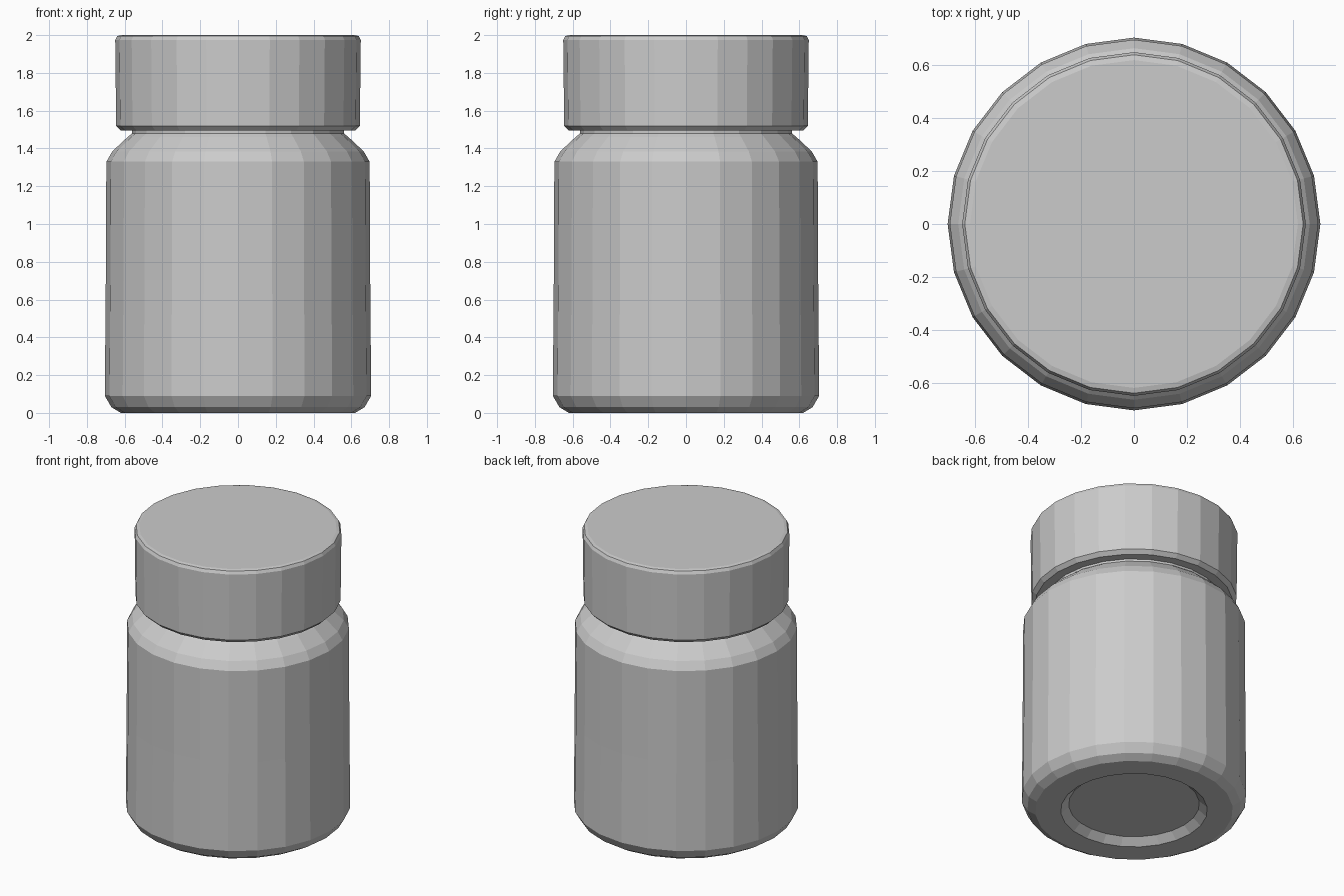
import bpy, bmesh
from math import cos, sin, tau

if "Cube" in bpy.data.objects:
    bpy.data.objects.remove(bpy.data.objects["Cube"])

SIDES = 24


def lathe(name, profile):
    """Revolve (radius, z) points around z, capping both ends."""
    bm = bmesh.new()
    rings = [[bm.verts.new((r * cos(tau * i / SIDES), r * sin(tau * i / SIDES), z))
              for i in range(SIDES)] for r, z in profile]
    for a, b in zip(rings, rings[1:]):
        for i in range(SIDES):
            j = (i + 1) % SIDES
            bm.faces.new((a[i], a[j], b[j], b[i]))
    bm.faces.new(rings[0][::-1])
    bm.faces.new(rings[-1])
    bmesh.ops.recalc_face_normals(bm, faces=bm.faces)
    mesh = bpy.data.meshes.new(name)
    bm.to_mesh(mesh)
    bm.free()
    obj = bpy.data.objects.new(name, mesh)
    bpy.context.collection.objects.link(obj)
    return obj


# Jar body: recessed base, rounded foot, straight wall, sloped shoulder, neck
lathe("jar_body", [
    (0.41, 0.045), (0.46, 0.0), (0.62, 0.0), (0.67, 0.03), (0.705, 0.09),
    (0.70, 0.70), (0.697, 1.33), (0.665, 1.385), (0.585, 1.46),
    (0.56, 1.48), (0.56, 1.53),
])

# Screw lid: slightly bevelled rims, flat top
lathe("lid", [
    (0.54, 1.495), (0.62, 1.495), (0.645, 1.52), (0.65, 1.975),
    (0.64, 1.995), (0.62, 2.0),
])
